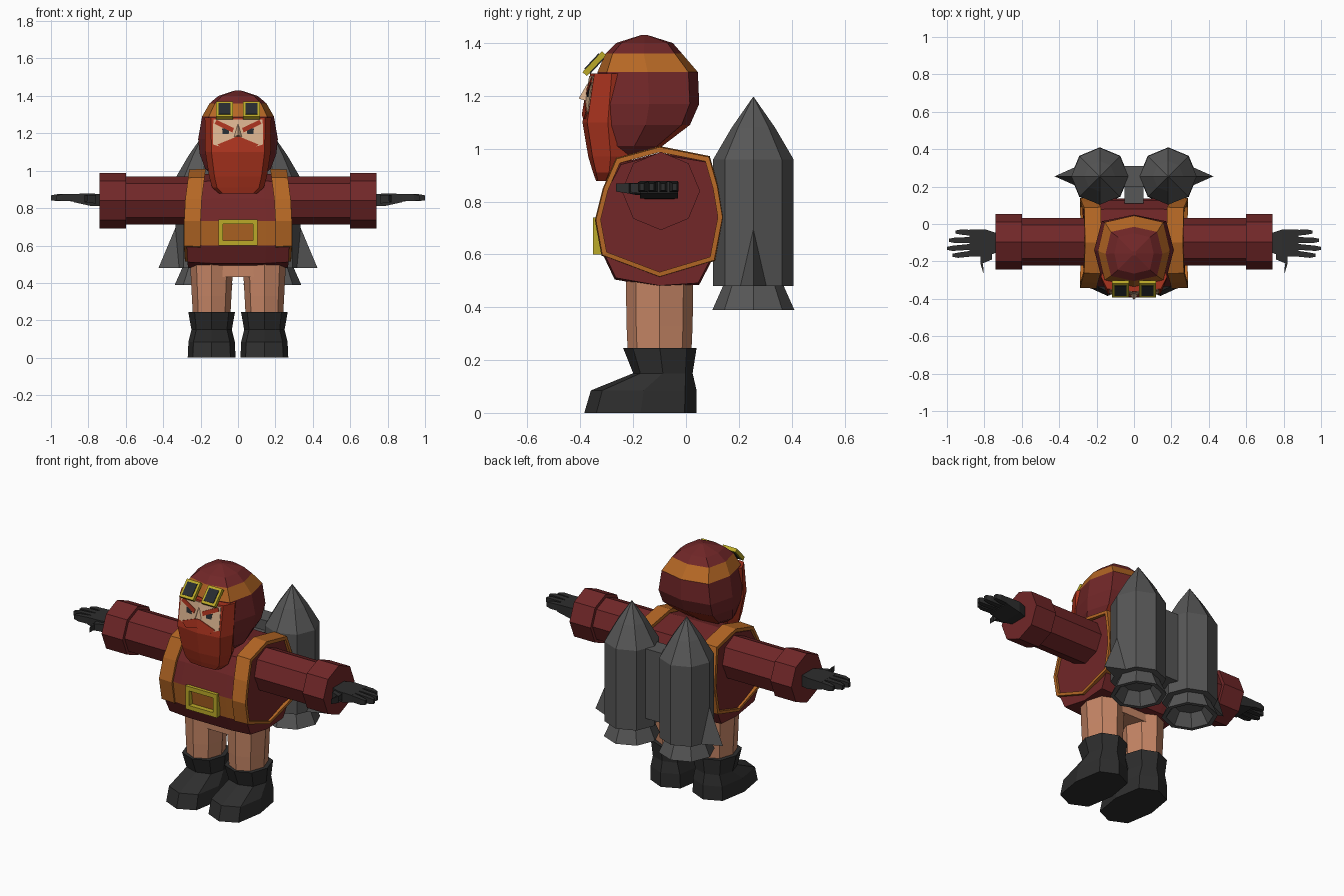
import bpy, bmesh, math
from mathutils import Vector, Matrix

if "Cube" in bpy.data.objects:
    bpy.data.objects.remove(bpy.data.objects["Cube"])

COLOURS = {
    "maroon": (0.165, 0.020, 0.021), "orange": (0.46, 0.135, 0.018),
    "gold": (0.50, 0.40, 0.022), "red": (0.40, 0.033, 0.013),
    "tan": (0.56, 0.235, 0.13), "pale_skin": (0.72, 0.46, 0.28),
    "charcoal": (0.027, 0.027, 0.027), "grey": (0.095, 0.095, 0.095),
    "lens": (0.02, 0.025, 0.03),
}
MATS = {}
for key, col in COLOURS.items():
    MATS[key] = bpy.data.materials.new(key)
    MATS[key].diffuse_color = (*col, 1)


def finish(name, bm, colours, rule=None):
    """Turn a bmesh into an object; rule(centre, normal) gives a colour index."""
    bmesh.ops.recalc_face_normals(bm, faces=bm.faces[:])
    bm.normal_update()
    if rule:
        for f in bm.faces:
            f.material_index = rule(f.calc_center_median(), f.normal)
    me = bpy.data.meshes.new(name)
    bm.to_mesh(me)
    bm.free()
    for c in colours:
        me.materials.append(MATS[c])
    ob = bpy.data.objects.new(name, me)
    bpy.context.collection.objects.link(ob)
    return ob


def loft(name, rings, colours, rule=None, closed=False):
    """Skin a list of equal point loops, capped unless closed on itself."""
    bm = bmesh.new()
    loops = [[bm.verts.new(p) for p in r] for r in rings]
    pairs = list(zip(loops, loops[1:]))
    if closed:
        pairs.append((loops[-1], loops[0]))
    for a, b in pairs:
        n = len(a)
        for i in range(n):
            bm.faces.new((a[i], a[(i + 1) % n], b[(i + 1) % n], b[i]))
    if not closed:
        bm.faces.new(loops[0])
        bm.faces.new(loops[-1])
    return finish(name, bm, colours, rule)


def oval(z, rx, y0, y1, cx=0.0, p=1.0, n=8):
    """Horizontal loop; p below 1 squares off the corners."""
    pts = []
    for i in range(n):
        a = 2 * math.pi * i / n
        c, s = math.cos(a), math.sin(a)
        c, s = [math.copysign(abs(v) ** p, v) if abs(v) > 1e-6 else 0 for v in (c, s)]
        pts.append((cx + rx * c, (y0 + y1) / 2 + (y1 - y0) / 2 * s, z))
    return pts


def box(name, colour, centre, size, rot=0.0):
    bm = bmesh.new()
    bmesh.ops.create_cube(bm, size=1)
    m = Matrix.Translation(centre) @ Matrix.Rotation(rot, 4, 'X') @ Matrix.Diagonal((*size, 1))
    bmesh.ops.transform(bm, matrix=m, verts=bm.verts[:])
    return finish(name, bm, [colour])


# ---- torso: side profile (y, z) swept across x, with belt faces
BODY = [(-.10, .985), (.08, .955), (.125, .85), (.135, .74), (.11, .60), (.05, .485),
        (-.10, .475), (-.27, .505), (-.315, .60), (-.335, .73), (-.30, .85), (-.25, .945)]
RING = [(-.10, 1.01), (.09, .972), (.122, .86), (.142, .74), (.11, .575), (-.10, .512),
        (-.32, .595), (-.345, .73), (-.315, .85), (-.265, .965)]


def side_loop(profile, x, k):
    pts = []
    for y, z in profile:
        y, z = -.10 + (y + .10) * k, .75 + (z - .75) * k
        lean = .13 * max(0, z - .80) + .1 * max(0, .56 - z)
        pts.append((x - math.copysign(lean, x), y, z))
    return pts


loft("torso", [side_loop(BODY, x, k) for x, k in
               ((-.275, .975), (-.15, 1), (.15, 1), (.275, .975))],
     ["maroon", "orange"],
     lambda c, n: int(.60 < c.z < .735 and abs(n.x) < .7))

for s, side in ((1, "left"), (-1, "right")):
    # ---- orange trim ring round each side of the torso
    loft(side + "_torso_trim", [side_loop(RING, s * x, k) for x, k in
         ((.20, 1), (.288, .985), (.288, .91), (.20, .91))], ["orange"], closed=True)

    # ---- sleeve and cuff along x
    prof = ((.24, .128), (.60, .128), (.60, .148), (.74, .148))
    loft(side + "_sleeve",
         [[(s * x, -.095 + r * math.sin(math.pi * i / 4), .84 + r * math.cos(math.pi * i / 4))
           for i in range(8)] for x, r in prof], ["maroon"])

    # ---- gloved hand: palm, four fingers, thumb
    def slab(name, pts):
        """Box loop sections: (x, y0, y1, z0, z1)."""
        loft(side + "_" + name, [[(s * x, y0, z0), (s * x, y1, z0), (s * x, y1, z1), (s * x, y0, z1)]
                                 for x, y0, y1, z0, z1 in pts], ["charcoal"])
    slab("palm", [(.73, -.15, -.05, .81, .875), (.79, -.175, -.03, .812, .878),
                  (.88, -.175, -.03, .832, .876)])
    for i, (y, ye, tip) in enumerate(((-.048, -.043, .955), (-.085, -.087, .99),
                                      (-.121, -.13, 1.0), (-.157, -.167, .97))):
        slab("finger_%d" % (i + 1), [(.86, y - .016, y + .016, .836, .876),
                                     (tip - .03, ye - .014, ye + .014, .838, .874),
                                     (tip, ye - .008, ye + .008, .842, .868)])
    slab("thumb", [(.76, -.19, -.10, .825, .87), (.82, -.215, -.15, .83, .87),
                   (.805, -.265, -.235, .838, .868)])

    # ---- leg and boot
    cx = s * .141
    loft(side + "_leg", [oval(.22, .10, -.22, .02, cx), oval(.33, .106, -.225, .025, cx),
                         oval(.52, .116, -.228, .028, cx)], ["tan"])
    loft(side + "_boot", [oval(0, .128, -.385, .04, cx, .7), oval(.085, .124, -.36, .04, cx, .7),
                          oval(.15, .108, -.20, .025, cx, .8), oval(.245, .125, -.238, .04, cx, .9)],
         ["charcoal"])

    # ---- rocket with flared hollow nozzle and outer fin
    rx, ry = s * .183, .255
    def disc(z, r):
        return oval(z, r, ry - r, ry + r, rx)
    loft(side + "_rocket", [disc(1.195, .002), disc(1.08, .082), disc(.96, .152), disc(.48, .152),
                            disc(.48, .115), disc(.39, .155), disc(.39, .13), disc(.46, .085)],
         ["grey"])
    bm = bmesh.new()
    v = [bm.verts.new(p) for p in ((s * .32, ry, .73), (s * .425, ry, .48),
                                   (s * .29, ry - .06, .48), (s * .29, ry + .06, .48))]
    for f in ((0, 1, 2), (0, 1, 3), (0, 2, 3), (1, 2, 3)):
        bm.faces.new([v[i] for i in f])
    finish(side + "_rocket_fin", bm, ["grey"])

    # ---- goggles: tilted frame and lens
    g, tilt = (s * .072, -.347, 1.322), math.radians(-43)
    box(side + "_goggle_frame", "gold", g, (.092, .022, .108), tilt)
    box(side + "_goggle_lens", "lens", g, (.064, .030, .078), tilt)

# ---- pelvis, rocket bracket
box("pelvis", "tan", (0, -.10, .475), (.34, .20, .085))
box("rocket_bracket", "grey", (0, .255, .75), (.14, .11, .42))
box("back_mount", "grey", (0, .17, .75), (.10, .12, .30))

# ---- belt buckle
for z in (.613, .727):
    box("buckle_bar", "gold", (0, -.337, z), (.21, .03, .026))
for x in (-.092, .092):
    box("buckle_side", "gold", (x, -.337, .67), (.026, .03, .14))

# ---- hood with band, hair showing under the back
def hood_rule(c, n):
    if 1.30 < c.z < 1.36:
        return 1
    return 2 if c.z < 1.12 and n.y > .3 and n.z < -.2 and abs(c.x) < .12 else 0


loft("hood", [oval(.975, .13, -.28, -.14, 0, .6), oval(1.01, .175, -.30, -.09, 0, .6),
              oval(1.09, .205, -.32, .015, 0, .6), oval(1.17, .213, -.328, .05, 0, .6),
              oval(1.29, .192, -.335, .045, 0, .6), oval(1.36, .152, -.305, -.015, 0, .6),
              oval(1.40, .105, -.265, -.05, 0, .6), oval(1.43, .012, -.17, -.145, 0, .6)],
     ["maroon", "orange", "red"], hood_rule)

# ---- beard and face block
loft("beard", [oval(.877, .10, -.34, -.27, 0, .6), oval(.91, .138, -.352, -.23, 0, .6),
               oval(.97, .155, -.37, -.20, 0, .6), oval(1.10, .175, -.392, -.20, 0, .6),
               oval(1.285, .178, -.362, -.20, 0, .6)], ["red"])


def face_y(x, z):
    """Front surface of the face block."""
    t = (z - 1.10) / .185
    return -.392 + .03 * t + (.018 - .003 * t) * abs(x) / .142


def plate(name, colour, pts, lift):
    """Mirrored thin plates lying on the face, outline as (x, z)."""
    for s, side in ((1, "left"), (-1, "right")):
        loft(side + "_" + name, [[(s * x, face_y(x, z) - d, z) for x, z in pts]
                                 for d in (-.002, lift)], [colour])


plate("cheek", "pale_skin", [(0, 1.275), (.132, 1.275), (.134, 1.14), (.10, 1.13), (0, 1.18)], .003)
plate("moustache", "red", [(0, 1.185), (.11, 1.14), (.08, 1.112), (.04, 1.118), (0, 1.13)], .007)
plate("eye", "lens", [(.045, 1.222), (.085, 1.226), (.082, 1.195), (.05, 1.195)], .005)
plate("eyebrow", "red", [(.022, 1.228), (.115, 1.272), (.125, 1.25), (.03, 1.205)], .007)

# ---- nose
bm = bmesh.new()
v = [bm.verts.new(p) for p in ((0, -.372, 1.25), (-.024, -.375, 1.18), (.024, -.375, 1.18),
                               (0, -.406, 1.19))]
for f in ((0, 1, 3), (0, 2, 3), (1, 2, 3), (0, 1, 2)):
    bm.faces.new([v[i] for i in f])
finish("nose", bm, ["pale_skin"])

for m in bpy.data.materials:
    if m.users and not m.is_grease_pencil:
        m.use_nodes = True
        m.node_tree.nodes["Principled BSDF"].inputs["Base Color"].default_value = m.diffuse_color
